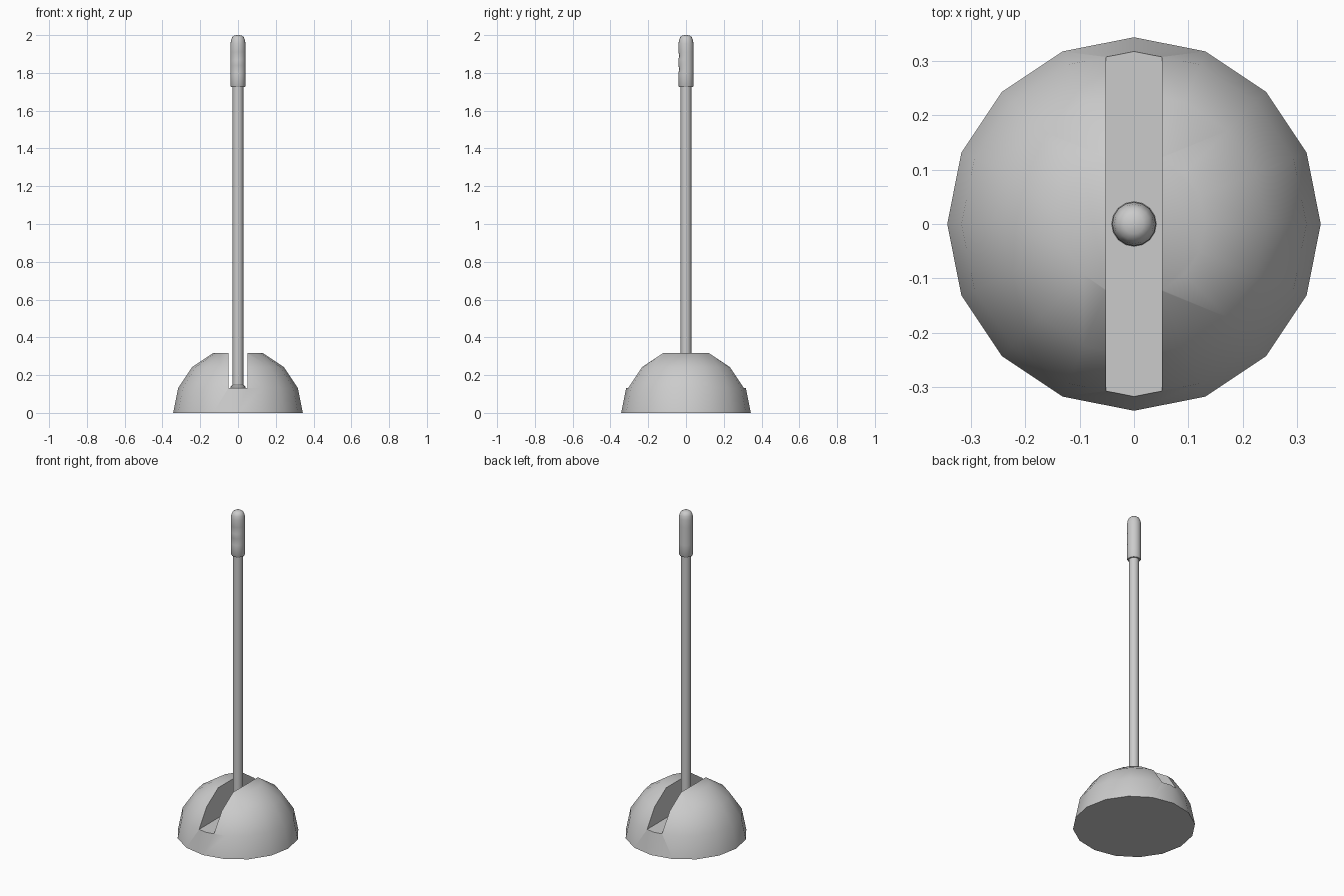
import bpy, bmesh, math

if "Cube" in bpy.data.objects:
    bpy.data.objects.remove(bpy.data.objects["Cube"])


def lathe(name, profile, sides, tweak=None):
    """Closed solid of revolution about z from (radius, z) points."""
    bm = bmesh.new()
    rings = []
    for r, z in profile:
        ring = []
        for i in range(sides):
            a = 2 * math.pi * i / sides
            x, y = r * math.cos(a), r * math.sin(a)
            if tweak:
                y = tweak(y, z)
            ring.append(bm.verts.new((x, y, z)))
        rings.append(ring)
    for lo, hi in zip(rings, rings[1:]):
        for i in range(sides):
            j = (i + 1) % sides
            bm.faces.new((lo[i], lo[j], hi[j], hi[i]))
    bm.faces.new(rings[0][::-1])
    bm.faces.new(rings[-1])
    mesh = bpy.data.meshes.new(name)
    bm.to_mesh(mesh)
    bm.free()
    obj = bpy.data.objects.new(name, mesh)
    bpy.context.collection.objects.link(obj)
    return obj


def smooth(obj, angle=42):
    bpy.ops.object.select_all(action='DESELECT')
    obj.select_set(True)
    bpy.context.view_layer.objects.active = obj
    bpy.ops.object.shade_smooth_by_angle(angle=math.radians(angle))


# Domed base with flat top
R = 0.343
steps = [math.radians(22.5 * i) for i in range(4)]
base = lathe("base_dome", [(R * math.cos(a), R * math.sin(a)) for a in steps], 16)

# Slot running front to back through the dome
bpy.ops.mesh.primitive_cube_add(size=1, location=(0, 0, 0.381))
cutter = bpy.context.object
cutter.name = "slot_cutter"
cutter.scale = (0.102, 1.0, 0.5)
cutter.hide_render = True
bpy.context.view_layer.update()
cut = base.modifiers.new("slot", 'BOOLEAN')
cut.operation = 'DIFFERENCE'
cut.solver = 'EXACT'
cut.object = cutter
bpy.context.view_layer.objects.active = base
bpy.ops.object.modifier_apply(modifier=cut.name)
bpy.data.objects.remove(cutter, do_unlink=True)
smooth(base)

# Lever shaft with flared collar at the pivot
collar = lathe("pivot_collar", [(0.041, 0.128), (0.041, 0.136), (0.03, 0.147)], 16)
shaft = lathe("lever_shaft", [(0.028, 0.13), (0.028, 1.74)], 16)


# Rounded grip with shallow finger grooves on the front
def finger_grooves(y, z):
    if y < 0 and any(abs(z - g) < 0.002 for g in (1.82, 1.89)):
        return y * 0.9
    return y


grip = lathe("handle_grip", [
    (0.036, 1.725), (0.040, 1.732), (0.040, 1.80), (0.040, 1.82), (0.040, 1.84),
    (0.040, 1.87), (0.040, 1.89), (0.040, 1.91), (0.040, 1.955),
    (0.036, 1.977), (0.030, 1.99), (0.018, 1.998), (0.004, 2.0)], 16, finger_grooves)

for part in (collar, shaft, grip):
    smooth(part)
